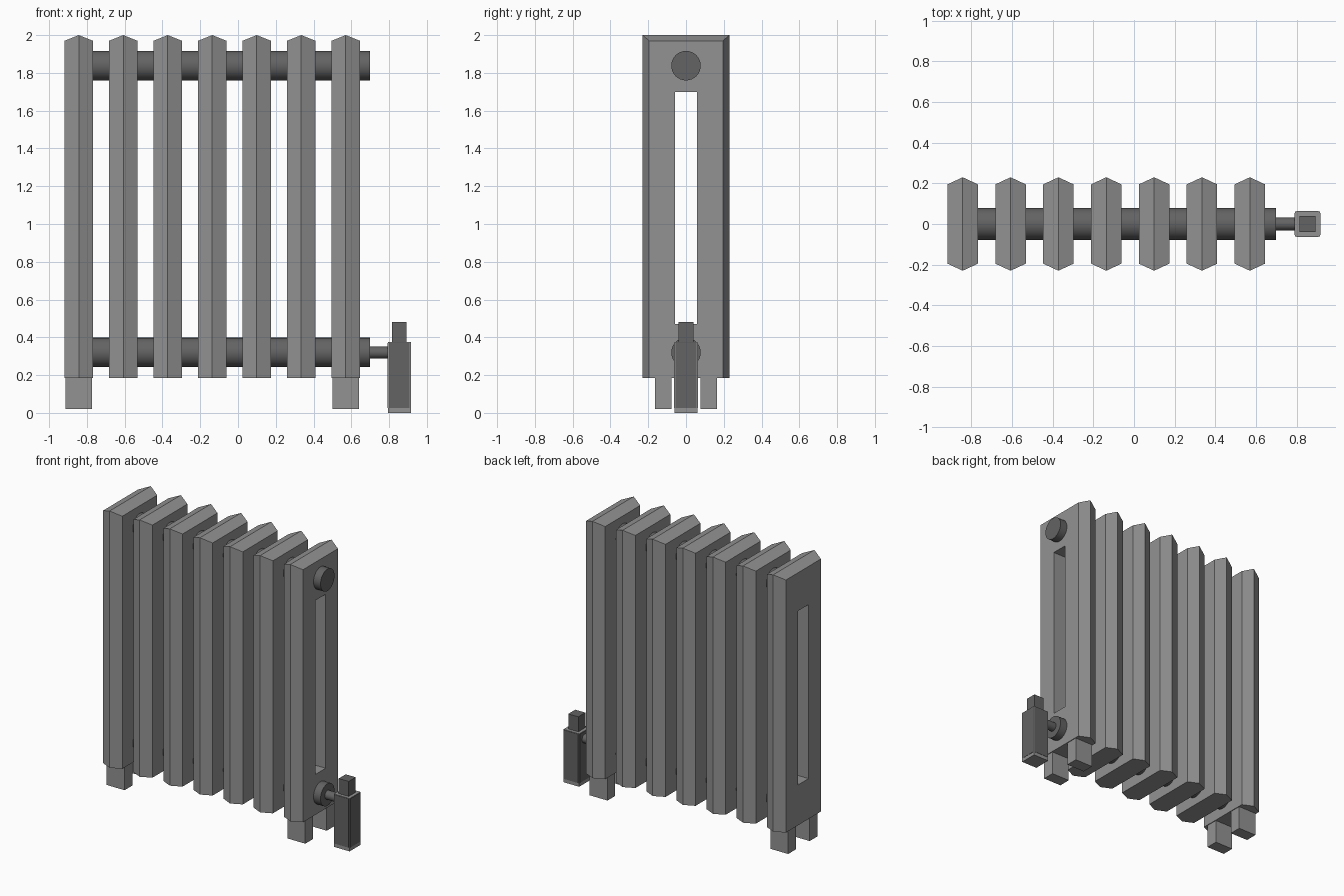
import bpy, bmesh, math

if "Cube" in bpy.data.objects:
    bpy.data.objects.remove(bpy.data.objects["Cube"])


def material(name, v):
    m = bpy.data.materials.new(name)
    m.diffuse_color = (v, v, v, 1)
    m.use_nodes = True
    m.node_tree.nodes["Principled BSDF"].inputs["Base Color"].default_value = m.diffuse_color
    return m


LIGHT = material("light grey paint", 0.29)
DARK = material("dark grey metal", 0.125)


def finish(name, bm, mat):
    bmesh.ops.recalc_face_normals(bm, faces=bm.faces)
    me = bpy.data.meshes.new(name)
    bm.to_mesh(me)
    bm.free()
    me.materials.append(mat)
    ob = bpy.data.objects.new(name, me)
    bpy.context.collection.objects.link(ob)
    return ob


def box(name, x, y, z, mat):
    bm = bmesh.new()
    bmesh.ops.create_cube(bm, size=1)
    for v in bm.verts:
        v.co = [lo + (c + 0.5) * (hi - lo) for c, (lo, hi) in zip(v.co, (x, y, z))]
    return finish(name, bm, mat)


def pipe(name, x0, x1, z, r, mat):
    bpy.ops.mesh.primitive_cylinder_add(vertices=32, radius=r, depth=x1 - x0,
                                        location=((x0 + x1) / 2, 0, z),
                                        rotation=(0, math.pi / 2, 0))
    ob = bpy.context.object
    ob.name = name
    ob.data.materials.append(mat)
    bpy.ops.object.shade_smooth_by_angle(angle=math.radians(40))


def fin(name, cx, h=0.075):
    # slotted plate whose rim rises to a ridge on the front, top and back
    bm = bmesh.new()

    def loop(x, y, z0, z1):
        return [bm.verts.new((cx + x, a, b))
                for a, b in ((-y, z0), (y, z0), (y, z1), (-y, z1))]

    def bridge(a, b):
        for i in range(4):
            j = (i + 1) % 4
            bm.faces.new((a[i], a[j], b[j], b[i]))

    rings = [loop(-h, 0.058, 0.47, 1.70), loop(-h, 0.195, 0.185, 1.97),
             loop(0, 0.23, 0.185, 2.0), loop(h, 0.195, 0.185, 1.97),
             loop(h, 0.058, 0.47, 1.70)]
    for i in range(5):
        bridge(rings[i], rings[(i + 1) % 5])
    finish(name, bm, LIGHT)


# Seven radiator fins
centres = [-0.843 + 0.2355 * i for i in range(7)]
for i, c in enumerate(centres):
    fin(f"fin_{i + 1}", c)

# Upper and lower header pipes
for label, z in (("upper", 1.838), ("lower", 0.32)):
    pipe(f"{label}_pipe", -0.84, 0.70, z, 0.078, DARK)

# Feet under the end fins
for c in (centres[0], centres[-1]):
    for s in (-1, 1):
        box("foot", (c - 0.07, c + 0.07), sorted((s * 0.077, s * 0.163)), (0.02, 0.19), LIGHT)

# Valve: feed pipe, body with dark side panels, and knob
pipe("valve_pipe", 0.69, 0.80, 0.32, 0.031, DARK)
box("valve_body", (0.793, 0.915), (-0.061, 0.061), (0.0, 0.374), LIGHT)
box("valve_panel_front_back", (0.799, 0.909), (-0.063, 0.063), (0.025, 0.37), DARK)
box("valve_panel_sides", (0.791, 0.917), (-0.055, 0.055), (0.025, 0.37), DARK)
box("valve_knob", (0.815, 0.893), (-0.039, 0.039), (0.36, 0.48), DARK)
